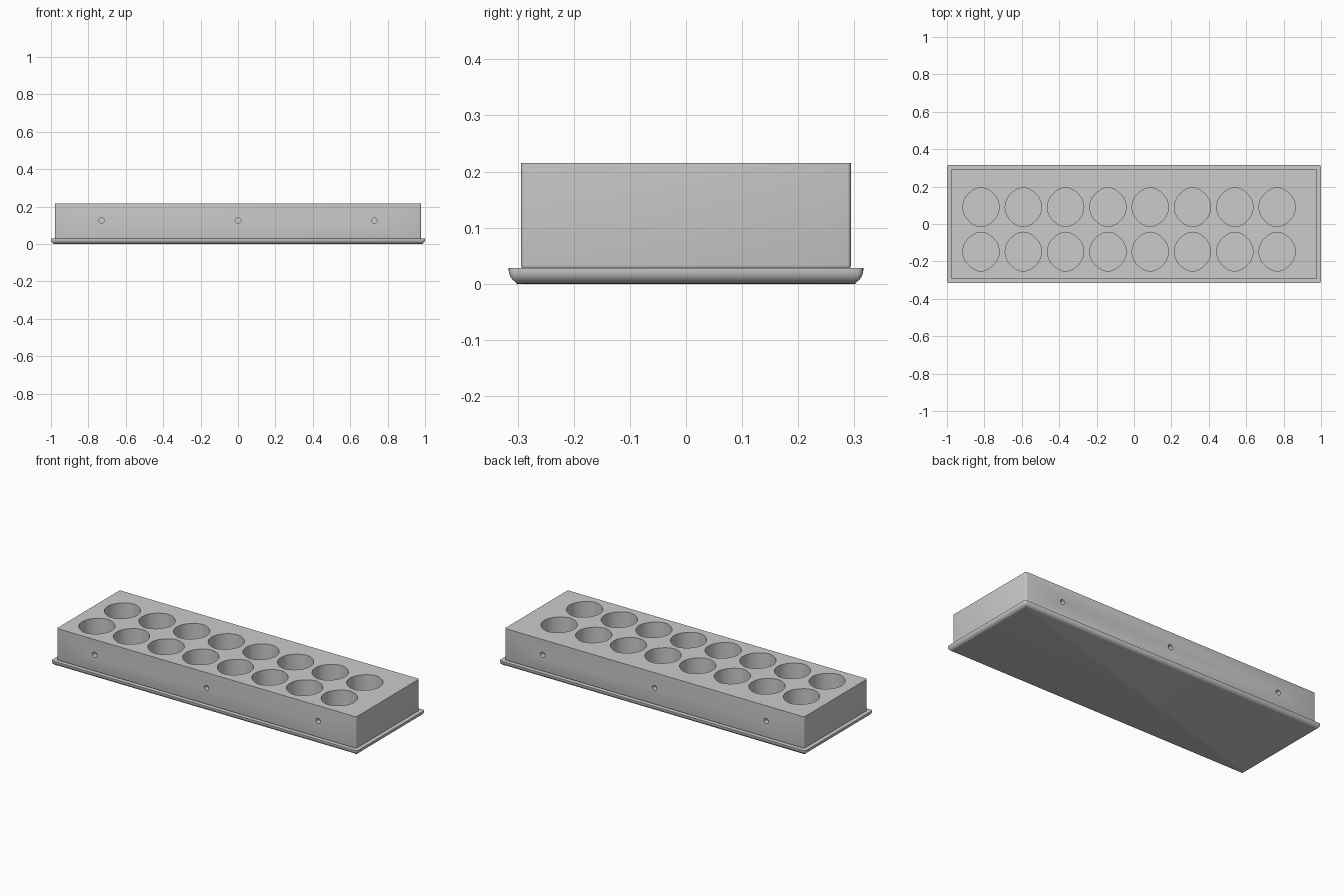
import bpy, bmesh
from math import sin, cos, pi

default = bpy.data.objects.get("Cube")
if default:
    bpy.data.objects.remove(default, do_unlink=True)

grey = bpy.data.materials.new("mid_grey")
grey.use_nodes = True
colour = (0.6, 0.6, 0.6, 1)
grey.diffuse_color = colour
grey.node_tree.nodes["Principled BSDF"].inputs["Base Color"].default_value = colour


def add_object(name, bm):
    bmesh.ops.recalc_face_normals(bm, faces=bm.faces)
    mesh = bpy.data.meshes.new(name)
    bm.to_mesh(mesh)
    bm.free()
    mesh.materials.append(grey)
    obj = bpy.data.objects.new(name, mesh)
    bpy.context.collection.objects.link(obj)
    return obj


def box(half_x, half_y, z0, z1):
    bm = bmesh.new()
    bmesh.ops.create_cube(bm, size=1)
    for v in bm.verts:
        v.co = (v.co.x * 2 * half_x, v.co.y * 2 * half_y, z1 if v.co.z > 0 else z0)
    return bm


def bevel(bm, rule, size, segments):
    edges = [e for e in bm.edges if rule(e)]
    bmesh.ops.bevel(bm, geom=edges, offset=size, segments=segments,
                    profile=0.5, affect='EDGES')


def upright(e):
    return abs(e.verts[0].co.z - e.verts[1].co.z) > 0.01


def not_top(z):
    return lambda e: min(v.co.z for v in e.verts) < z


def prism(bm, ring, shift):
    """Closed prism from a ring of points swept along a shift vector."""
    face = bm.faces.new([bm.verts.new(p) for p in ring])
    swept = bmesh.ops.extrude_face_region(bm, geom=[face], use_keep_orig=True)
    verts = [g for g in swept["geom"] if isinstance(g, bmesh.types.BMVert)]
    bmesh.ops.translate(bm, verts=verts, vec=shift)


def smooth(obj):
    bpy.ops.object.select_all(action='DESELECT')
    bpy.context.view_layer.objects.active = obj
    obj.select_set(True)
    bpy.ops.object.shade_smooth_by_angle(angle=0.6)


# Base plate with a rounded lower edge
bm = box(1, 0.316, 0, 0.028)
bevel(bm, upright, 0.012, 4)
bevel(bm, lambda e: max(v.co.z for v in e.verts) < 0.01, 0.024, 6)
base_plate = add_object("base_plate", bm)

# Main block with softened sides and a sharp top
bm = box(0.978, 0.294, 0.026, 0.215)
bevel(bm, not_top(0.1), 0.007, 3)
block = add_object("block", bm)

# Cutter for the two rows of wells and the small side holes
angles = [2 * pi * i / 48 for i in range(48)]
bm = bmesh.new()
for column in range(8):
    for y in (0.09, -0.148):
        x = -0.818 + 0.2262 * column
        ring = [(x + 0.097 * cos(a), y + (0.097 + 0.007 * sin(a) ** 6) * sin(a), 0.12)
                for a in angles]
        prism(bm, ring, (0, 0, 0.2))
for x in (-0.73, 0, 0.73):
    for side in (-1, 1):
        ring = [(x + 0.015 * cos(a), side * 0.265, 0.125 + 0.015 * sin(a))
                for a in angles[::2]]
        prism(bm, ring, (0, side * 0.1, 0))
cutter = add_object("hole_cutter", bm)

cut = block.modifiers.new("holes", 'BOOLEAN')
cut.operation = 'DIFFERENCE'
cut.solver = 'EXACT'
cut.object = cutter
bpy.context.view_layer.objects.active = block
bpy.ops.object.modifier_apply(modifier=cut.name)
bpy.data.objects.remove(cutter, do_unlink=True)

for obj in (base_plate, block):
    smooth(obj)
